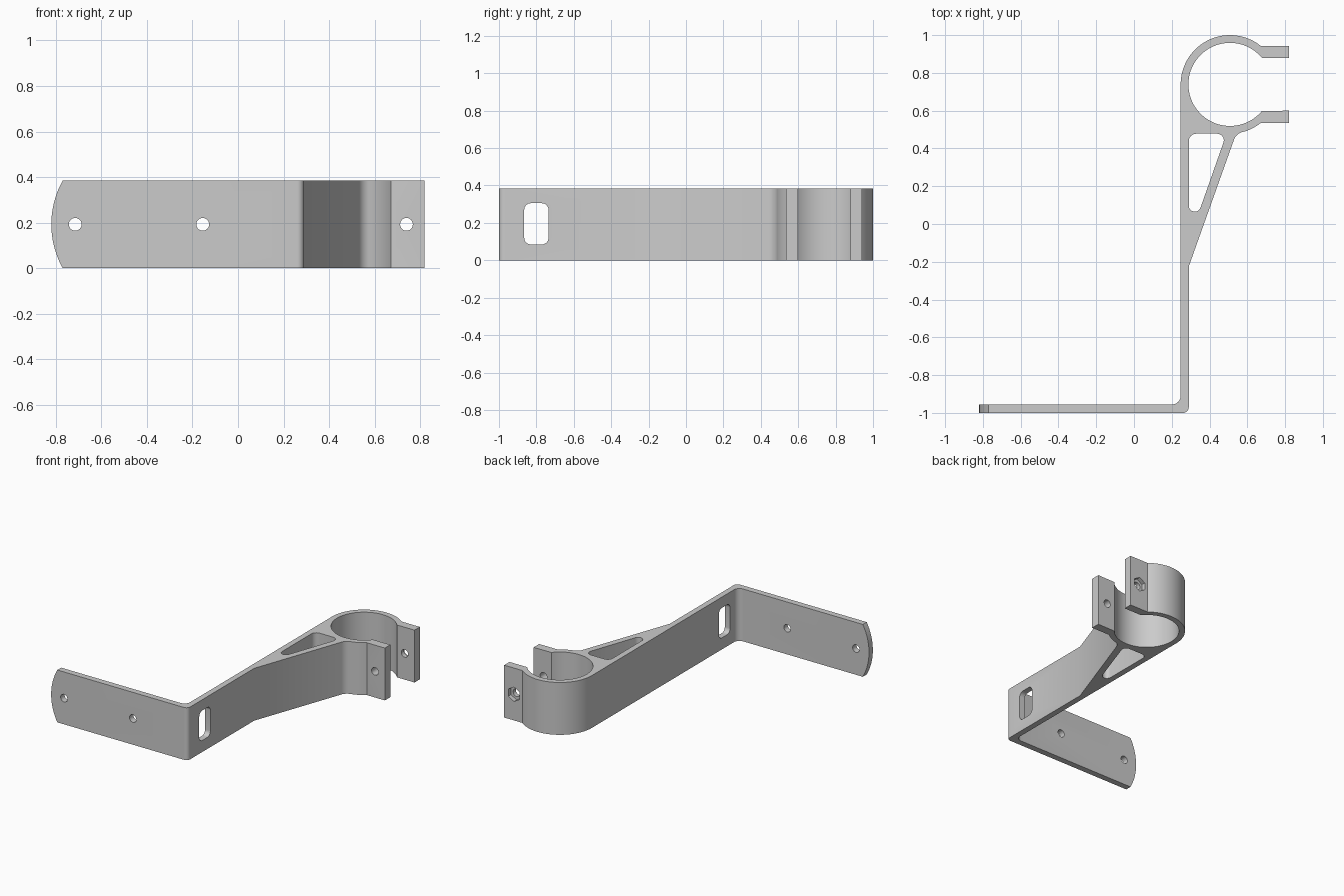
import bpy, bmesh, math
from mathutils import Vector

cube = bpy.data.objects.get("Cube")
if cube:
    bpy.data.objects.remove(cube, do_unlink=True)

HEIGHT = 0.385
MID = HEIGHT / 2
CX, CY = 0.508, 0.739        # clamp ring centre
R_OUT, R_IN = 0.261, 0.22
WALL_L, WALL_R = 0.247, 0.29  # arm thickness
TAB_END = 0.82


def arc(cx, cy, r, start, end, n):
    """Points along an arc, angles in degrees."""
    angles = [math.radians(start + (end - start) * i / n) for i in range(n + 1)]
    return [(cx + r * math.cos(a), cy + r * math.sin(a)) for a in angles]


def rounded(points, steps=8):
    """Closed outline; a point given as (x, y, r) gets a fillet."""
    out = []
    for i, p in enumerate(points):
        v = Vector(p[:2])
        if len(p) == 2:
            out.append(v)
            continue
        to_prev = (Vector(points[i - 1][:2]) - v).normalized()
        to_next = (Vector(points[(i + 1) % len(points)][:2]) - v).normalized()
        half = to_prev.angle(to_next) / 2
        centre = v + (to_prev + to_next).normalized() * p[2] / math.sin(half)
        reach = p[2] / math.tan(half)
        a = v + to_prev * reach - centre
        b = v + to_next * reach - centre
        out += [centre + a.slerp(b, k / steps).normalized() * p[2] for k in range(steps + 1)]
    return out


def prism(name, outline, axis, low, high):
    """Extrude an outline along an axis; the other two axes hold the outline."""
    place = {"x": lambda p, d: (d, p[0], p[1]),
             "y": lambda p, d: (p[0], d, p[1]),
             "z": lambda p, d: (p[0], p[1], d)}[axis]
    bm = bmesh.new()
    face = bm.faces.new([bm.verts.new(place(p, low)) for p in outline])
    side = bmesh.ops.extrude_face_region(bm, geom=[face], use_keep_orig=True)
    shift = Vector(place((0, 0), high - low))
    bmesh.ops.translate(bm, vec=shift,
                        verts=[g for g in side["geom"] if isinstance(g, bmesh.types.BMVert)])
    bmesh.ops.recalc_face_normals(bm, faces=bm.faces)
    mesh = bpy.data.meshes.new(name)
    bm.to_mesh(mesh)
    bm.free()
    obj = bpy.data.objects.new(name, mesh)
    bpy.context.collection.objects.link(obj)
    return obj


# Bracket body: mounting plate, arm, gusset and open clamp in one outline
outline = [(-0.82, -1), (WALL_R, -1, 0.03), (WALL_R, -0.225), (0.541, 0.479, 0.065)]
outline += arc(CX, CY, R_OUT, -72, -51, 8)
outline += [(0.677, 0.535), (TAB_END, 0.535), (TAB_END, 0.6)]
outline += arc(CX, CY, R_IN, -39.8, -320.2, 64)
outline += [(TAB_END, 0.88), (TAB_END, 0.942), (0.677, 0.942)]
outline += arc(CX, CY, R_OUT, 51, 180, 36)
outline += [(WALL_L, -0.955, 0.045), (-0.82, -0.955)]
bracket = prism("bracket", rounded(outline), "z", 0, HEIGHT)

# Cutters
cutters = []
window = [(WALL_R, 0.478, 0.04), (0.49, 0.478, 0.035), (WALL_R, -0.09, 0.032)]
cutters.append(prism("gusset_window", rounded(window), "z", -0.1, 0.5))

slot = [(-0.865, 0.085, 0.035), (-0.735, 0.085, 0.035),
        (-0.735, 0.305, 0.035), (-0.865, 0.305, 0.035)]
cutters.append(prism("arm_slot", rounded(slot), "x", 0.2, 0.35))

for x in (-0.715, -0.155):
    cutters.append(prism("plate_hole", arc(x, MID, 0.028, 0, 345, 23), "y", -1.1, -0.9))
cutters.append(prism("bolt_hole", arc(0.74, MID, 0.028, 0, 345, 23), "y", 0.5, 1.05))
cutters.append(prism("nut_pocket", arc(0.74, MID, 0.053, 30, 330, 5), "y", 0.912, 1.05))

# Curved end of the mounting plate
end_arc = arc(-0.82 + 0.395, MID, 0.395, 210, 150, 24)
end_outline = [(-0.95, -0.1), (end_arc[0][0], -0.1)] + end_arc
end_outline += [(end_arc[-1][0], 0.5), (-0.95, 0.5)]
cutters.append(prism("plate_end", end_outline, "y", -1.1, -0.9))

bpy.ops.object.select_all(action="DESELECT")
bpy.context.view_layer.objects.active = bracket
bracket.select_set(True)
for cutter in cutters:
    cutter.hide_render = True
    mod = bracket.modifiers.new(cutter.name, "BOOLEAN")
    mod.operation = "DIFFERENCE"
    mod.solver = "EXACT"
    mod.object = cutter
    bpy.ops.object.modifier_apply(modifier=mod.name)
for cutter in cutters:
    bpy.data.objects.remove(cutter, do_unlink=True)

# Single grey finish
grey = bpy.data.materials.new("plain_grey")
grey.use_nodes = True
colour = (0.6, 0.6, 0.6, 1)
grey.diffuse_color = colour
grey.node_tree.nodes["Principled BSDF"].inputs["Base Color"].default_value = colour
bracket.data.materials.clear()
bracket.data.materials.append(grey)

bpy.ops.object.shade_smooth_by_angle(angle=math.radians(30))
